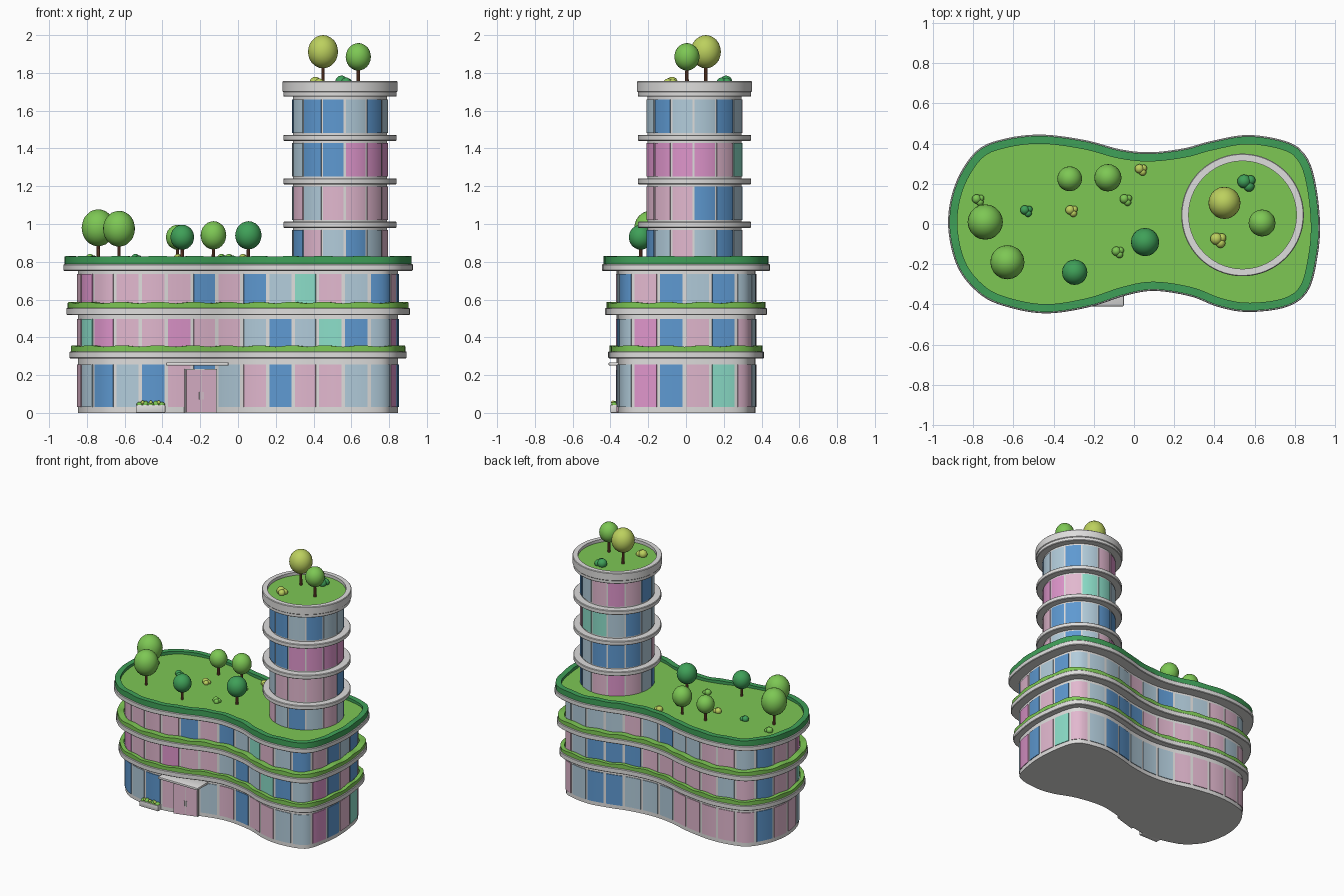
import bpy, bmesh, math
from mathutils import Vector, Matrix

if "Cube" in bpy.data.objects:
    bpy.data.objects.remove(bpy.data.objects["Cube"])


def srgb(r, g, b):
    return tuple(((c / 255 + 0.055) / 1.055) ** 2.4 for c in (r, g, b)) + (1,)


MATS = {}
for key, name, col in [("G", "light grey", (222, 221, 220)), ("B", "blue glass", (94, 153, 209)),
                       ("L", "pale blue glass", (178, 204, 219)), ("P", "pink glass", (226, 184, 207)),
                       ("M", "magenta glass", (222, 149, 203)), ("T", "teal glass", (140, 222, 201)),
                       ("lawn", "grass green", (125, 199, 84)), ("dark", "dark green", (63, 160, 88)),
                       ("lime", "yellow green", (188, 208, 94)), ("wood", "trunk brown", (126, 76, 54))]:
    MATS[key] = bpy.data.materials.new(name)
    MATS[key].diffuse_color = srgb(*col)


def finish(name, bm, keys, smooth=True):
    bmesh.ops.recalc_face_normals(bm, faces=bm.faces[:])
    me = bpy.data.meshes.new(name)
    bm.to_mesh(me)
    bm.free()
    for k in keys:
        me.materials.append(MATS[k])
    ob = bpy.data.objects.new(name, me)
    bpy.context.collection.objects.link(ob)
    if smooth:
        bpy.ops.object.select_all(action='DESELECT')
        ob.select_set(True)
        bpy.context.view_layer.objects.active = ob
        bpy.ops.object.shade_smooth_by_angle(angle=math.radians(35))
    return ob


def offset(path, d):
    # shift a counter-clockwise closed path outward by d
    n, out = len(path), []
    for i, p in enumerate(path):
        t = (path[(i + 1) % n] - path[i - 1]).normalized()
        out.append(p + Vector((t.y, -t.x)) * d)
    return out


def resample(path, count):
    # even spacing along a closed path
    n = len(path)
    lens = [(path[(i + 1) % n] - path[i]).length for i in range(n)]
    step, out, i, acc = sum(lens) / count, [], 0, 0.0
    for k in range(count):
        while i < n - 1 and acc + lens[i] < k * step:
            acc += lens[i]
            i += 1
        out.append(path[i].lerp(path[(i + 1) % n], (k * step - acc) / lens[i]))
    return out


def loft(name, path, profile, key, ring=False, wave=0.0, waves=24):
    # sweep (offset, z) points round a path; a ring closes on itself, otherwise ends are capped
    bm = bmesh.new()
    n = len(path)
    zmin = min(z for _, z in profile)
    rows = []
    for d, z in profile:
        amp = wave if z > zmin + 0.012 else 0
        rows.append([bm.verts.new((p.x, p.y, z + amp * math.sin(math.tau * waves * i / n)))
                     for i, p in enumerate(offset(path, d))])
    pairs = list(zip(rows, rows[1:])) + ([(rows[-1], rows[0])] if ring else [])
    for a, b in pairs:
        for i in range(n):
            j = (i + 1) % n
            bm.faces.new((a[i], a[j], b[j], b[i]))
    if not ring:
        bm.faces.new(rows[0])
        bm.faces.new(rows[-1])
    return finish(name, bm, [key])


def slab(name, path, inner, outer, z0, z1):
    c = 0.004
    loft(name, path, [(inner, z0), (outer - c, z0), (outer, z0 + c), (outer, z1 - c),
                      (outer - c, z1), (inner, z1)], "G", ring=True)


def windows(name, path, colours, z0, z1, gap=0.07):
    # one thin curved plate per letter, evenly spread round the path
    bm = bmesh.new()
    keys = "BLPMT"
    per = len(path) // len(colours)
    outer, inner = offset(path, 0.005), offset(path, -0.002)
    for w, c in enumerate(colours):
        sides = []
        for line in (outer, inner):
            pts = [line[(w * per + k) % len(path)].copy() for k in range(per + 1)]
            pts[0] = pts[0].lerp(pts[1], gap * per)
            pts[-1] = pts[-1].lerp(pts[-2], gap * per)
            sides.append(pts)
        loop = sides[0] + sides[1][::-1]
        lo = [bm.verts.new((p.x, p.y, z0)) for p in loop]
        hi = [bm.verts.new((p.x, p.y, z1)) for p in loop]
        m = len(loop)
        faces = [bm.faces.new((lo[i], lo[(i + 1) % m], hi[(i + 1) % m], hi[i])) for i in range(m)]
        for i in range(per):
            faces.append(bm.faces.new((hi[i], hi[i + 1], hi[m - 2 - i], hi[m - 1 - i])))
            faces.append(bm.faces.new((lo[i], lo[m - 1 - i], lo[m - 2 - i], lo[i + 1])))
        for f in faces:
            f.material_index = keys.index(c)
    finish(name, bm, keys)


def box(name, lo, hi, key, bevel=0.0, place=None):
    bm = bmesh.new()
    bmesh.ops.create_cube(bm, size=1)
    for v in bm.verts:
        v.co = [(a + b) / 2 + (b - a) * c for a, b, c in zip(lo, hi, v.co)]
    if bevel:
        bmesh.ops.bevel(bm, geom=bm.edges[:], offset=bevel, segments=2, affect='EDGES', profile=0.5)
    if place:
        bm.transform(place)
    finish(name, bm, [key], bool(bevel))


def blob(bm, x, y, z, r, rz):
    made = bmesh.ops.create_icosphere(bm, subdivisions=3, radius=1)["verts"]
    for v in made:
        v.co = (x + v.co.x * r, y + v.co.y * r, z + v.co.z * rz)


def tree(x, y, ground, z, r, rz, key):
    bm = bmesh.new()
    blob(bm, x, y, z, r, rz)
    finish("tree_crown", bm, [key])
    bm = bmesh.new()
    bmesh.ops.create_cone(bm, cap_ends=True, segments=10, radius1=0.010, radius2=0.008, depth=z - ground)
    bmesh.ops.translate(bm, verts=bm.verts[:], vec=(x, y, (z + ground) / 2))
    finish("tree_trunk", bm, ["wood"])


def bush(x, y, z, r, key):
    bm = bmesh.new()
    for dx, dy, s in ((-0.35, 0.2, 1.0), (0.55, 0.35, 0.75), (0.35, -0.5, 0.8)):
        blob(bm, x + dx * r, y + dy * r, z + r * s * 0.55, r * s, r * s)
    finish("bush", bm, [key])


# wavy two-lobed floor plan
plan = [Vector(p) for p in [
    (-.64, -.41), (-.44, -.445), (-.22, -.413), (-.045, -.357), (.1, -.333), (.28, -.36), (.42, -.413),
    (.57, -.438), (.762, -.412), (.868, -.33), (.915, -.15), (.925, .02), (.9, .22), (.855, .34), (.768, .408),
    (.57, .443), (.38, .412), (.25, .377), (.08, .357), (-.07, .372), (-.24, .417), (-.46, .445),
    (-.65, .423), (-.785, .363), (-.889, .2), (-.925, 0), (-.88, -.21), (-.77, -.347)]]
curve = []
for i in range(len(plan)):
    p0, p1, p2, p3 = (plan[(i + k) % len(plan)] for k in (-1, 0, 1, 2))
    for k in range(10):
        t = k / 10
        curve.append(0.5 * (2 * p1 + (p2 - p0) * t + (2 * p0 - 5 * p1 + 4 * p2 - p3) * t ** 2
                            + (3 * p1 - p0 - 3 * p2 + p3) * t ** 3))
body = offset(resample(curve, 256), -0.078)
start = min((i for i in range(256) if body[i].y < 0), key=lambda i: abs(body[i].x + 0.65))
body = resample(body[start:] + body[:start], 192)

# lower building
loft("lower_walls", body, [(0, 0), (0, 0.79)], "G")
windows("ground_windows", body, "LBPBLPBPPLL" "MBPTP" "LBBLLLPPPPPBPP" "LB", 0.03, 0.255)
windows("second_windows", body, "PPMPPLBLTBL" "MBPBP" "LBBBPPPPPLPBPP" "TM", 0.345, 0.497)
windows("third_windows", body, "PPPBPBLTPLB" "PBLBL" "LLLPLBLLPPLBPP" "MP", 0.575, 0.735)
for name, out, z0, z1 in (("first_slab", 0.045, 0.288, 0.326), ("second_slab", 0.062, 0.518, 0.556),
                          ("roof_slab", 0.078, 0.752, 0.788)):
    slab(name, body, -0.02, out, z0, z1)
for z, out in ((0.322, 0.038), (0.552, 0.055)):
    loft("balcony_hedge", body, [(0.010, z), (out, z), (out, z + 0.032), (0.010, z + 0.032)],
         "lawn", ring=True, wave=0.004)
loft("roof_hedge", body, [(0.032, 0.785), (0.071, 0.785), (0.071, 0.829), (0.032, 0.829)],
     "dark", ring=True, wave=0.002)
loft("roof_lawn", body, [(0.036, 0.78), (0.036, 0.808)], "lawn")

# round tower
a0 = -math.pi / 2 + 0.1
ring = [Vector((0.54 + 0.25 * math.cos(a0 + math.tau * i / 104),
                0.045 + 0.25 * math.sin(a0 + math.tau * i / 104))) for i in range(104)]
loft("tower_walls", ring, [(0, 0.79), (0, 1.70)], "G")
for name, colours, z0, z1 in (("tower_windows_a", "BLPLBLPMPLBPL", 0.81, 0.968),
                              ("tower_windows_b", "PPPBBLBBBLPLP", 1.02, 1.198),
                              ("tower_windows_c", "MMMMPTTLBLLBB", 1.252, 1.428),
                              ("tower_windows_d", "LBLLBLPMPBLBB", 1.482, 1.66)):
    windows(name, ring, colours, z0, z1, 0.05)
for z in (0.98, 1.21, 1.44):
    slab("tower_slab", ring, -0.02, 0.05, z, z + 0.032)
slab("tower_top_slab", ring, -0.02, 0.05, 1.674, 1.705)
slab("tower_parapet", ring, 0.018, 0.055, 1.698, 1.757)
loft("tower_lawn", ring, [(0.02, 1.70), (0.02, 1.735)], "lawn")

# entrance set flush along the wall: frame, two door leaves, handles
i = min((i for i in range(192) if body[i].y < 0), key=lambda i: abs(body[i].x + 0.2))
t = body[i + 3] - body[i - 3]
door = Matrix.Translation((body[i].x, body[i].y, 0)) @ Matrix.Rotation(math.atan2(t.y, t.x), 4, 'Z')
box("door_frame", (-0.088, -0.012, 0), (0.088, 0.03, 0.232), "G", place=door)
for x0, x1 in ((-0.082, -0.002), (0.002, 0.082)):
    box("door_leaf", (x0, -0.018, 0.006), (x1, -0.01, 0.226), "P", place=door)
for x in (-0.011, 0.006):
    box("door_handle", (x, -0.025, 0.07), (x + 0.005, -0.017, 0.11), "G", place=door)
box("canopy", (-0.38, -0.41, 0.25), (-0.05, -0.28, 0.268), "G", 0.006)

# planter beside the door
box("planter", (-0.54, -0.4, 0), (-0.385, -0.355, 0.042), "G", 0.004)
bm = bmesh.new()
for i in range(5):
    blob(bm, -0.52 + i * 0.029, -0.378, 0.044, 0.018, 0.014 + 0.006 * (i % 2))
finish("planter_shrubs", bm, ["lawn"])
bm = bmesh.new()
for x in (-0.505, -0.462, -0.42):
    blob(bm, x, -0.386, 0.055, 0.010, 0.010)
finish("planter_flowers", bm, ["lime"])

# rooftop trees and bushes
for x, y, z, r, rz, key in ((-.74, .01, .98, .088, .098, "lawn"), (-.63, -.19, .975, .085, .095, "lawn"),
                            (-.32, .225, .93, .062, .066, "lawn"), (-.13, .23, .94, .068, .075, "lawn"),
                            (-.295, -.24, .93, .063, .066, "dark"), (.055, -.09, .94, .07, .075, "dark")):
    tree(x, y, 0.80, z, r, rz, key)
tree(0.45, 0.105, 1.73, 1.912, 0.08, 0.088, "lime")
tree(0.637, 0.005, 1.73, 1.885, 0.067, 0.073, "lawn")
for x, y, key in ((-.775, .12, "lawn"), (-.535, .065, "dark"), (-.31, .065, "lime"),
                  (-.04, .12, "lawn"), (.035, .27, "lime"), (-.08, -.14, "lawn")):
    bush(x, y, 0.806, 0.023, key)
bush(0.56, 0.205, 1.733, 0.034, "dark")
bush(0.42, -0.08, 1.733, 0.03, "lime")

for m in bpy.data.materials:
    if m.users and not m.is_grease_pencil:
        m.use_nodes = True
        m.node_tree.nodes["Principled BSDF"].inputs["Base Color"].default_value = m.diffuse_color
